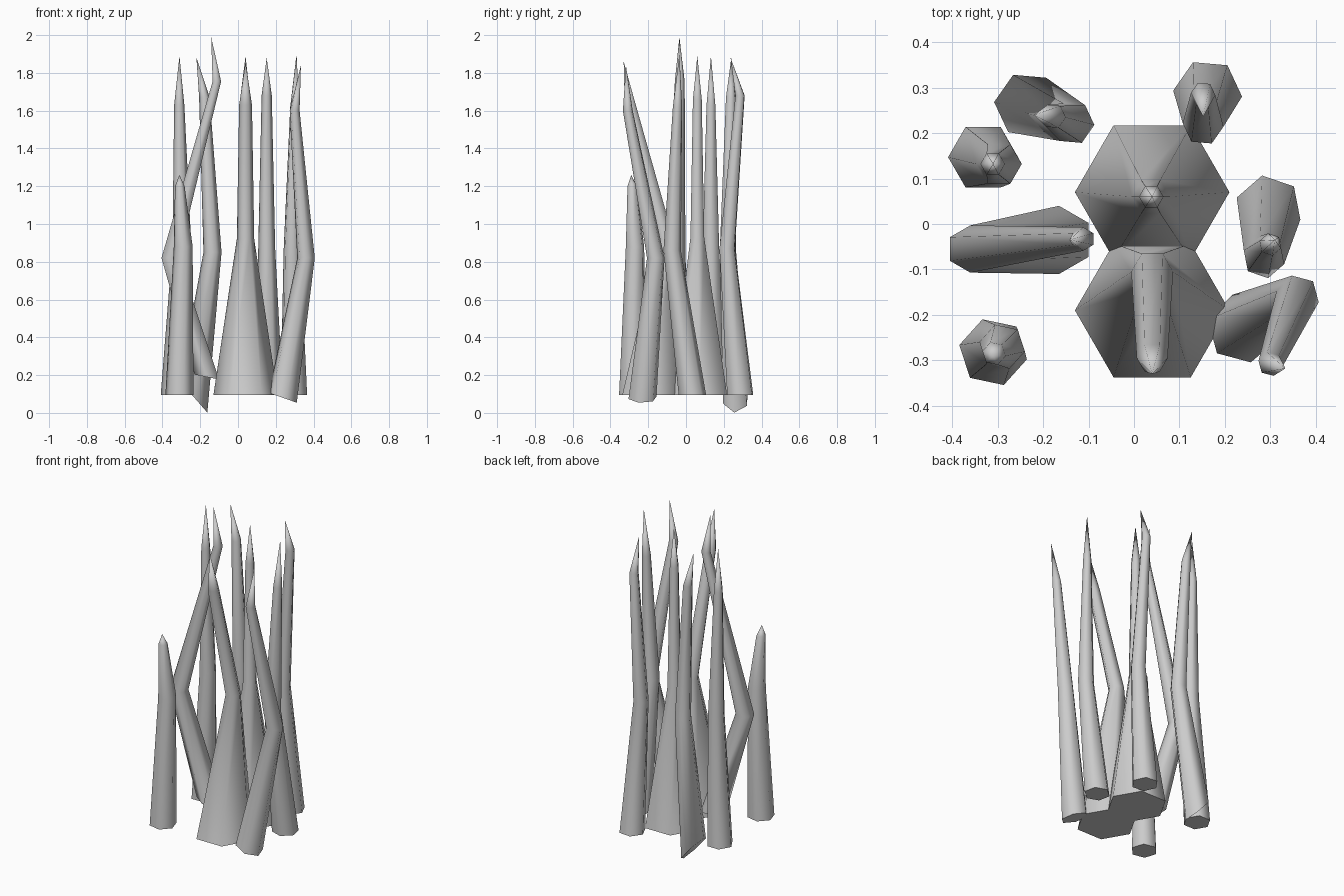
import bpy, bmesh
from math import cos, sin, radians, pi
from mathutils import Vector

if "Cube" in bpy.data.objects:
    bpy.data.objects.remove(bpy.data.objects["Cube"])

SIDES = 6


def stalk(name, rings, tip, twist=0.0, base_slope=0.0):
    """Six-sided tapering stalk: rings are (x, y, z, radius), closed by a pointed tip.
    base_slope tilts the cut at the bottom along x."""
    bm = bmesh.new()
    loops = []
    for i, (x, y, z, r) in enumerate(rings):
        loop = []
        for k in range(SIDES):
            a = radians(twist) + 2 * pi * k / SIDES
            dx, dy = r * cos(a), r * sin(a)
            dz = base_slope * dx if i == 0 else 0.0
            loop.append(bm.verts.new((x + dx, y + dy, z + dz)))
        loops.append(loop)
    bm.faces.new(loops[0][::-1])
    for lo, hi in zip(loops, loops[1:]):
        for k in range(SIDES):
            n = (k + 1) % SIDES
            bm.faces.new((lo[k], lo[n], hi[n], hi[k]))
    top = bm.verts.new(Vector(tip))
    for k in range(SIDES):
        bm.faces.new((loops[-1][k], loops[-1][(k + 1) % SIDES], top))
    mesh = bpy.data.meshes.new(name)
    bm.to_mesh(mesh)
    bm.free()
    obj = bpy.data.objects.new(name, mesh)
    bpy.context.collection.objects.link(obj)
    # smooth round the sides, crisp bottom cap
    bpy.context.view_layer.objects.active = obj
    obj.select_set(True)
    bpy.ops.object.shade_smooth_by_angle(angle=radians(65))
    obj.select_set(False)
    return obj


# Two thick central stalks
stalk("centre_back_stalk",
      [(0.04, 0.07, 0.095, 0.17), (0.037, 0.06, 0.93, 0.042), (0.038, 0.06, 1.66, 0.027)],
      (0.04, 0.06, 1.89))
stalk("centre_front_stalk",
      [(0.04, -0.19, 0.095, 0.17), (0.04, -0.105, 0.92, 0.046), (0.04, -0.295, 1.63, 0.034)],
      (0.04, -0.33, 1.86))

# Left side stalks
stalk("left_front_short_stalk",
      [(-0.31, -0.282, 0.095, 0.076), (-0.29, -0.27, 0.88, 0.051), (-0.308, -0.285, 1.2, 0.026)],
      (-0.31, -0.29, 1.26), twist=48)
stalk("left_bent_stalk",
      [(-0.165, -0.035, 0.19, 0.075), (-0.36, -0.055, 0.82, 0.052), (-0.112, -0.033, 1.755, 0.026)],
      (-0.142, -0.035, 1.99), twist=30, base_slope=-0.2)
stalk("left_back_stalk",
      [(-0.332, 0.147, 0.095, 0.077), (-0.297, 0.132, 0.88, 0.05), (-0.311, 0.132, 1.63, 0.027)],
      (-0.31, 0.132, 1.89))
stalk("back_left_leaning_stalk",
      [(-0.235, 0.262, 0.085, 0.073), (-0.135, 0.222, 0.85, 0.048), (-0.178, 0.237, 1.67, 0.028)],
      (-0.22, 0.24, 1.88), twist=55, base_slope=-1.15)

# Right side stalks
stalk("back_right_stalk",
      [(0.162, 0.287, 0.095, 0.076), (0.152, 0.218, 0.87, 0.045), (0.152, 0.286, 1.68, 0.027)],
      (0.152, 0.236, 1.88), twist=-5)
stalk("right_stalk",
      [(0.296, 0.034, 0.095, 0.074), (0.286, -0.073, 0.86, 0.047), (0.3, -0.045, 1.62, 0.025)],
      (0.31, -0.035, 1.9), twist=41)
stalk("right_front_bent_stalk",
      [(0.237, -0.23, 0.08, 0.077), (0.36, -0.16, 0.82, 0.048), (0.3, -0.308, 1.6, 0.027)],
      (0.333, -0.318, 1.84), twist=45, base_slope=-0.35)
